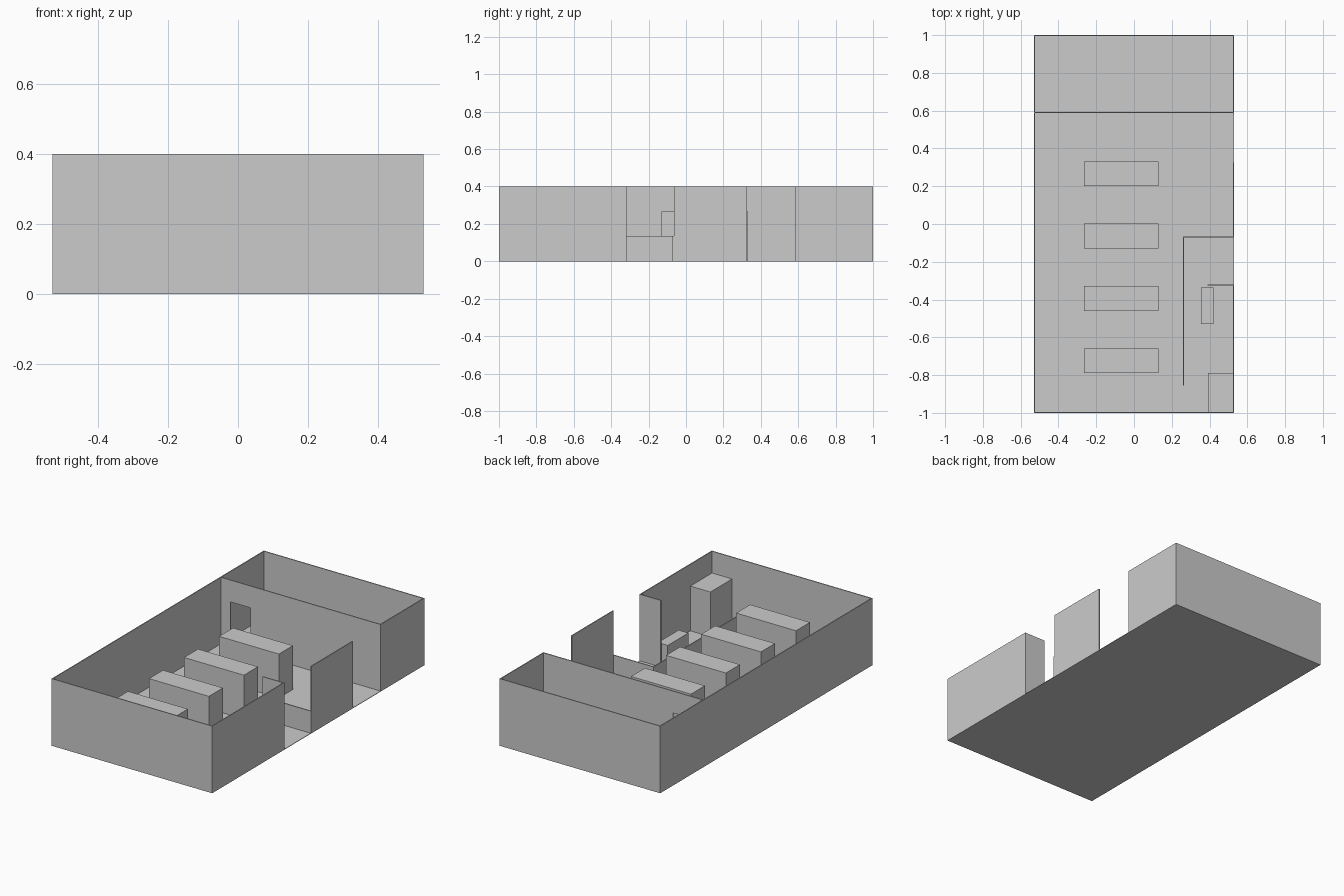
import bpy, bmesh

if "Cube" in bpy.data.objects:
    bpy.data.objects.remove(bpy.data.objects["Cube"])

T = 0.006          # wall thickness
HALF_X, HALF_Y = 0.53, 1.0
WALL_H, SHELF_H, LOW_H = 0.40, 0.265, 0.135


def prism(name, outline, vec):
    """Extrude a closed outline along vec."""
    bm = bmesh.new()
    face = bm.faces.new([bm.verts.new(p) for p in outline])
    new = bmesh.ops.extrude_face_region(bm, geom=[face])["geom"]
    bmesh.ops.translate(bm, vec=vec, verts=[v for v in new if isinstance(v, bmesh.types.BMVert)])
    bmesh.ops.recalc_face_normals(bm, faces=bm.faces)
    mesh = bpy.data.meshes.new(name)
    bm.to_mesh(mesh)
    bm.free()
    obj = bpy.data.objects.new(name, mesh)
    bpy.context.collection.objects.link(obj)
    return obj


def box(name, x0, x1, y0, y1, h):
    return prism(name, [(x0, y0, 0), (x1, y0, 0), (x1, y1, 0), (x0, y1, 0)], (0, 0, h))


# Floor slab
box("floor", -HALF_X, HALF_X, -HALF_Y, HALF_Y, 0.003)

# Outer walls; the right side is split by two full-height openings
box("front_wall", -HALF_X, HALF_X, -HALF_Y, -HALF_Y + T, WALL_H)
box("back_wall", -HALF_X, HALF_X, HALF_Y - T, HALF_Y, WALL_H)
box("left_wall", -HALF_X, -HALF_X + T, -HALF_Y, HALF_Y, WALL_H)
for i, (y0, y1) in enumerate([(-1, -0.325), (-0.065, 0.325), (0.585, 1)]):
    box(f"right_wall_{i + 1}", HALF_X - T, HALF_X, y0, y1, WALL_H)

# Short return wall beside the entrance
box("entrance_return_wall", 0.39, HALF_X, -0.325, -0.325 + T, WALL_H)

# Back room partition with a doorway notch
d0, d1, dh = -0.46, -0.33, 0.27
profile = [(-HALF_X, 0), (d0, 0), (d0, dh), (d1, dh), (d1, 0),
           (HALF_X, 0), (HALF_X, WALL_H), (-HALF_X, WALL_H)]
prism("back_room_partition", [(x, 0.587, z) for x, z in profile], (0, T, 0))

# Four shelf rows
for i in range(4):
    y = -0.79 + i * 0.33
    box(f"shelf_{i + 1}", -0.265, 0.13, y, y + 0.132, SHELF_H)

# Low L-shaped counter screen
box("counter_screen_long", 0.26, 0.26 + T, -0.855, -0.065, LOW_H)
box("counter_screen_short", 0.26, HALF_X, -0.065 - T, -0.065, LOW_H)

# Furniture behind the counter
box("counter_table", 0.355, 0.42, -0.53, -0.335, LOW_H)
box("corner_cabinet", 0.392, HALF_X, -HALF_Y, -0.79, 0.27)
